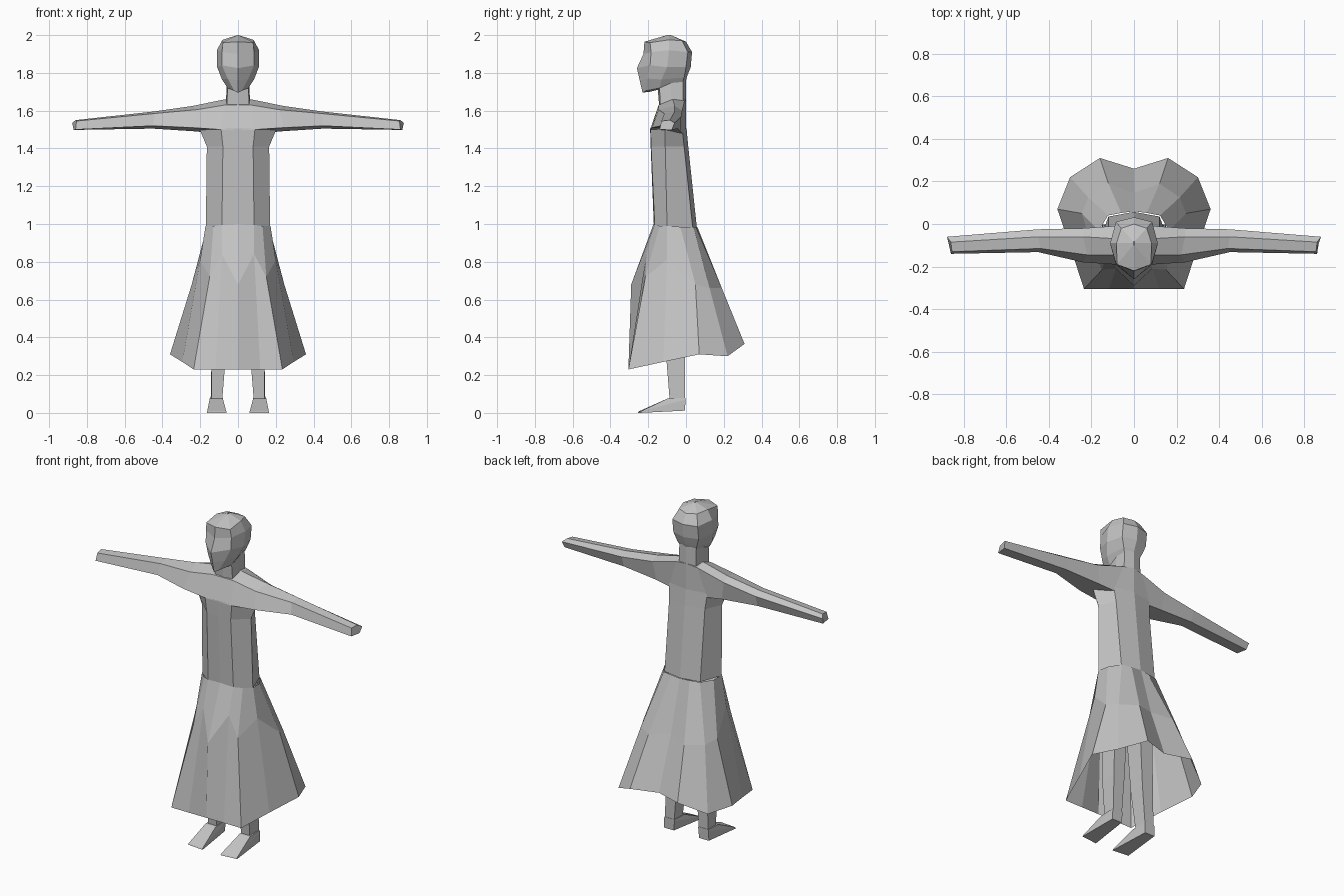
import bpy

cloth = bpy.data.materials.new("plain_grey")
cloth.diffuse_color = (0.55, 0.55, 0.55, 1)


def loft(name, rows, closed=False, caps=False):
    """Skin a stack of point rows on the +x side and mirror it to the other side."""
    n = len(rows[0])
    verts = [p for row in rows for p in row]
    faces = []
    for i in range(len(rows) - 1):
        for j in range(n if closed else n - 1):
            k = (j + 1) % n
            faces.append((i * n + j, i * n + k, (i + 1) * n + k, (i + 1) * n + j))
    if caps:
        faces.append(tuple(reversed(range(n))))
    if caps or closed:
        faces.append(tuple(range((len(rows) - 1) * n, len(rows) * n)))
    mesh = bpy.data.meshes.new(name)
    mesh.from_pydata(verts, [], faces)
    mesh.materials.append(cloth)
    mesh.update()
    obj = bpy.data.objects.new(name, mesh)
    bpy.context.collection.objects.link(obj)
    mirror = obj.modifiers.new("mirror", 'MIRROR')
    mirror.use_clip = True
    mirror.merge_threshold = 0.001
    return obj


def level(z, pts):
    return [(x, y, z) for x, y in pts]


# Head: rows run from the chin to the brow, front centre to back centre
loft("head", [
    [(0, -.20, 1.70), (.01, -.19, 1.70), (.03, -.15, 1.71), (.03, -.05, 1.75), (0, -.02, 1.76)],
    [(0, -.23, 1.695), (.02, -.215, 1.705), (.055, -.14, 1.72), (.055, -.02, 1.75), (0, 0, 1.76)],
    [(0, -.245, 1.76), (.055, -.205, 1.77), (.085, -.13, 1.765), (.065, -.01, 1.775), (0, .005, 1.78)],
    [(0, -.26, 1.825), (.085, -.19, 1.84), (.11, -.10, 1.83), (.085, 0, 1.83), (0, .025, 1.83)],
    [(0, -.225, 1.90), (.085, -.185, 1.91), (.112, -.09, 1.92), (.085, .01, 1.91), (0, .032, 1.91)],
    [(0, -.22, 1.965), (.08, -.19, 1.96), (.082, -.09, 1.975), (.06, -.02, 1.97), (0, 0, 1.965)],
])
# Crown closing the head
loft("crown", [
    [(0, -.22, 1.965), (.08, -.19, 1.96), (.082, -.09, 1.975), (.06, -.02, 1.97), (0, 0, 1.965)],
    [(0, -.10, 2.0), (.002, -.098, 2.0), (.003, -.09, 2.0), (.002, -.082, 2.0), (0, -.08, 2.0)],
])

# Neck
loft("neck", [
    level(1.60, [(0, -.14), (.06, -.135), (.065, -.08), (.06, -.015), (0, 0)]),
    [(0, -.15, 1.72), (.055, -.14, 1.72), (.06, -.08, 1.75), (.055, -.015, 1.77), (0, 0, 1.78)],
])

# Torso, flaring under the arms
loft("torso", [
    level(.985, [(0, -.17), (.085, -.165), (.17, -.10), (.12, .035), (0, .057)]),
    level(1.41, [(0, -.187), (.08, -.185), (.165, -.11), (.12, -.01), (0, .012)]),
    level(1.505, [(0, -.19), (.09, -.188), (.205, -.11), (.13, -.02), (0, .003)]),
])

# Shoulders and arms: rings of top, upper front, lower front, lower back, upper back
loft("arms", [
    [(0, -.07, 1.66), (0, -.145, 1.63), (0, -.19, 1.50), (0, 0, 1.48), (0, 0, 1.66)],
    [(.07, -.07, 1.66), (.07, -.145, 1.63), (.09, -.19, 1.50), (.13, -.02, 1.48), (.07, -.008, 1.65)],
    [(.24, -.06, 1.625), (.22, -.145, 1.605), (.24, -.18, 1.51), (.22, -.03, 1.49), (.24, -.02, 1.60)],
    [(.45, -.06, 1.595), (.44, -.115, 1.585), (.45, -.132, 1.52), (.45, -.045, 1.505), (.45, -.025, 1.57)],
    [(.86, -.085, 1.55), (.855, -.13, 1.545), (.86, -.14, 1.50), (.87, -.075, 1.498), (.878, -.06, 1.535)],
], closed=True)

# Skirt: hem, pleat row, waist
loft("skirt", [
    [(0, -.305, .23), (.118, -.305, .23), (.235, -.305, .23), (.295, -.12, .27),
     (.36, .07, .31), (.30, .22, .30), (.16, .31, .365), (0, .26, .365)],
    [(0, -.29, .68), (.085, -.21, .84), (.15, -.215, .72), (.20, -.10, .81),
     (.245, .05, .68), (.215, .125, .66), (.12, .19, .66), (0, .145, .68)],
    [(0, -.172, 1.0), (.085, -.167, .995), (.13, -.14, .99), (.172, -.10, .99),
     (.165, -.03, .985), (.122, .04, .985), (.06, .052, .985), (0, .06, .985)],
])

# Legs, running up inside the skirt
loft("legs", [
    level(.05, [(.085, -.085), (.14, -.085), (.145, -.005), (.085, -.005)]),
    level(.30, [(.065, -.105), (.14, -.105), (.14, -.005), (.065, -.005)]),
    level(.95, [(.03, -.13), (.13, -.13), (.13, .0), (.03, .0)]),
], closed=True, caps=True)

# Feet: flat wedges, slightly turned out
loft("feet", [
    [(.06, -.255, 0), (.165, -.245, 0), (.15, -.005, .012), (.085, -.005, .012)],
    [(.062, -.25, .008), (.163, -.24, .008), (.15, -.003, .07), (.08, -.003, .07)],
    [(.08, -.10, .075), (.15, -.10, .075), (.147, -.003, .08), (.08, -.003, .08)],
], closed=True, caps=True)
